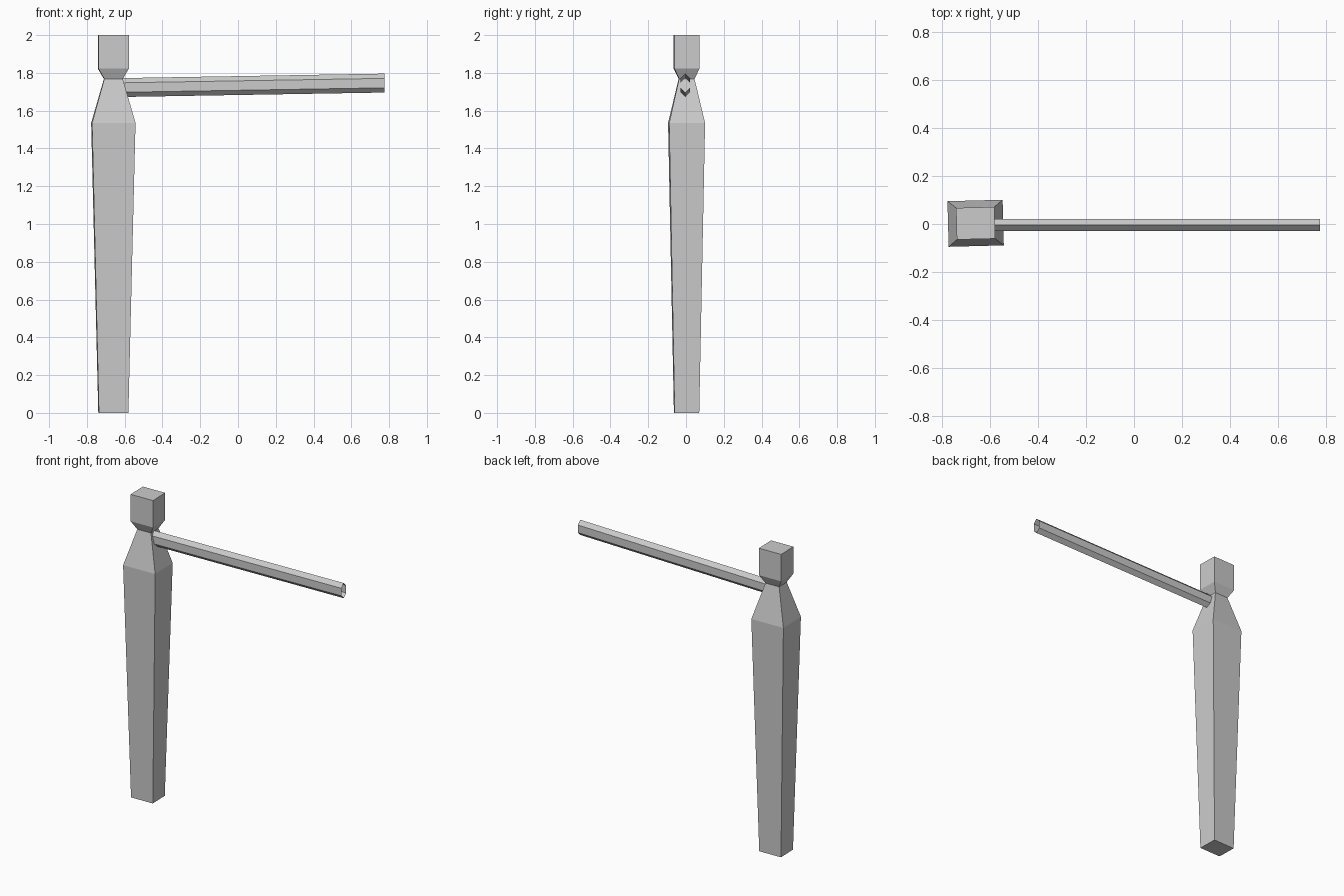
import bpy
import math
from mathutils import Matrix, Vector

cube = bpy.data.objects.get("Cube")
if cube:
    bpy.data.objects.remove(cube, do_unlink=True)

grey = bpy.data.materials.new("plain grey")
grey.use_nodes = True
colour = (0.6, 0.6, 0.6, 1)
grey.diffuse_color = colour
grey.node_tree.nodes["Principled BSDF"].inputs["Base Color"].default_value = colour


def loft(name, rings, matrix, capped):
    """Join rings of equal point count with quads, with optional end caps."""
    n = len(rings[0])
    points = [matrix @ Vector(p) for ring in rings for p in ring]
    faces = [(r * n + i, r * n + (i + 1) % n, (r + 1) * n + (i + 1) % n, (r + 1) * n + i)
             for r in range(len(rings) - 1) for i in range(n)]
    if capped:
        faces += [tuple(reversed(range(n))), tuple(range(len(points) - n, len(points)))]
    mesh = bpy.data.meshes.new(name)
    mesh.from_pydata(points, [], faces)
    mesh.materials.append(grey)
    obj = bpy.data.objects.new(name, mesh)
    bpy.context.collection.objects.link(obj)
    return obj


def rectangle(z, hx, hy):
    return [(-hx, -hy, z), (hx, -hy, z), (hx, hy, z), (-hx, hy, z)]


# Tapered post with shoulder, narrow neck and block head
profile = [(0, 0.078, 0.065), (1.535, 0.115, 0.095), (1.768, 0.049, 0.041),
           (1.822, 0.08, 0.066), (2, 0.08, 0.066)]
turn = Matrix.Translation((-0.66, 0.003, 0)) @ Matrix.Rotation(math.radians(1.5), 4, "Z")
loft("gate_post", [rectangle(*level) for level in profile], turn, True)


# Slightly rising hexagonal rail, hollow and open at the ends
def hexagon(x, z):
    angles = [math.radians(90 + 60 * i) for i in range(6)]
    return [(x, 0.029 * math.cos(a) - 0.004, z + 0.05 * math.sin(a)) for a in angles]


loft("rail", [hexagon(-0.64, 1.722), hexagon(0.775, 1.746)], Matrix.Identity(4), False)
